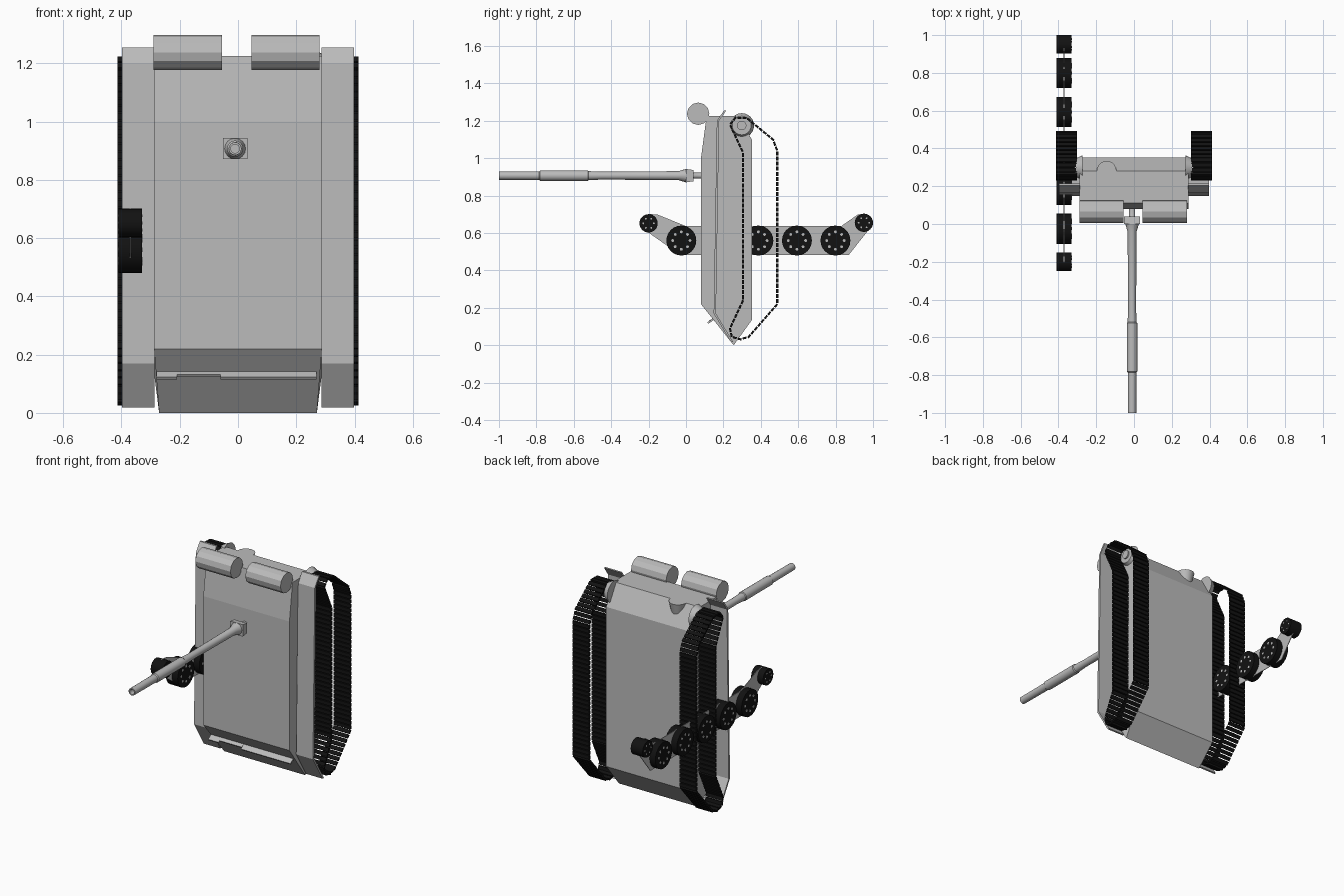
import bpy, bmesh, math
from mathutils import Vector, Matrix

cube = bpy.data.objects.get("Cube")
if cube:
    bpy.data.objects.remove(cube, do_unlink=True)


def material(name, value):
    m = bpy.data.materials.new(name)
    m.use_nodes = True
    colour = (value, value, value, 1)
    m.diffuse_color = colour
    bsdf = next(n for n in m.node_tree.nodes if n.type == 'BSDF_PRINCIPLED')
    bsdf.inputs["Base Color"].default_value = colour
    return m


GREY = material("armour grey", 0.5)
BLACK = material("rubber black", 0.006)


def finish(name, bm, mat, smooth=False):
    bmesh.ops.recalc_face_normals(bm, faces=bm.faces)
    mesh = bpy.data.meshes.new(name)
    bm.to_mesh(mesh)
    bm.free()
    mesh.materials.append(mat)
    ob = bpy.data.objects.new(name, mesh)
    bpy.context.collection.objects.link(ob)
    if smooth:
        bpy.ops.object.select_all(action='DESELECT')
        ob.select_set(True)
        bpy.context.view_layer.objects.active = ob
        bpy.ops.object.shade_smooth_by_angle(angle=math.radians(35))
    return ob


def prism(name, profile, x0, x1, mat=GREY, taper=None):
    """Extrude a (y, z) outline along x; taper narrows the lowest points."""
    bm = bmesh.new()
    face = bm.faces.new([bm.verts.new((x0, y, z)) for y, z in profile])
    new = bmesh.ops.extrude_face_region(bm, geom=[face])["geom"]
    bmesh.ops.translate(bm, vec=(x1 - x0, 0, 0),
                        verts=[v for v in new if isinstance(v, bmesh.types.BMVert)])
    if taper:
        for v in bm.verts:
            if v.co.z < 0.02:
                v.co.x *= taper
    return finish(name, bm, mat)


def add_cone(bm, centre, axis, r1, r2, depth, sides):
    """Cone or cylinder whose r1 -> r2 direction follows the axis."""
    turn = Vector((0, 0, 1)).rotation_difference(Vector(axis)).to_matrix().to_4x4()
    bmesh.ops.create_cone(bm, cap_ends=True, segments=sides, radius1=r1, radius2=r2,
                          depth=depth, matrix=Matrix.Translation(centre) @ turn)


def strip(path, thick):
    """Closed outline of a bent sheet that follows the path."""
    return path + [(y + thick, z) for y, z in reversed(path)]


# Hull
prism("hull", [(0.08, 0.22), (0.08, 1.0), (0.11, 1.225), (0.28, 1.225),
               (0.352, 1.1), (0.352, 0.135), (0.255, 0.0)], -0.288, 0.288, taper=0.94)

# Splash board in three pieces on the lower sloped plate
for x0, x1, lip in ((-0.28, -0.21, 0.0), (-0.21, -0.06, 0.008), (-0.06, 0.27, 0.0)):
    y, z = 0.12 + lip, 0.115 + lip
    prism("splash_board", [(y, z), (0.155, 0.14), (0.15, 0.148), (y - 0.006, z + 0.008)], x0, x1)

# Track loop outline in y, z
LOOP = [Vector(p) for p in (
    (0.235, 1.18), (0.305, 1.03), (0.305, 0.24), (0.235, 0.09), (0.245, 0.045),
    (0.29, 0.032), (0.335, 0.045), (0.488, 0.22), (0.488, 1.04), (0.465, 1.1),
    (0.325, 1.215), (0.265, 1.217))]


def walk(points, count):
    """Evenly spaced positions and directions around a closed loop."""
    legs = [(a, b - a) for a, b in zip(points, points[1:] + points[:1])]
    step = sum(d.length for _, d in legs) / count
    left = step / 2
    for start, d in legs:
        while left < d.length:
            yield start + d.normalized() * left, d.normalized()
            left += step
        left -= d.length


for side, label in ((1, "left"), (-1, "right")):
    # Fender sheet with bent ends
    prism(label + "_fender", strip([(0.24, 0.018), (0.148, 0.17), (0.165, 1.2), (0.203, 1.255)], 0.012),
          side * 0.286, side * 0.398)

    # Track links
    bm = bmesh.new()
    for p, d in walk(LOOP, 98):
        turn = Matrix.Rotation(math.atan2(d.y, d.x), 4, 'X')
        size = Matrix.Diagonal((0.112, 0.0215, 0.011, 1))
        bmesh.ops.create_cube(bm, size=1, matrix=Matrix.Translation((side * 0.358, p.x, p.y)) @ turn @ size)
    finish(label + "_track", bm, BLACK)

    # Final drive housing
    bm = bmesh.new()
    add_cone(bm, (side * 0.289, 0.298, 1.175), (side, 0, 0), 0.066, 0.05, 0.035, 24)
    add_cone(bm, (side * 0.309, 0.298, 1.175), (side, 0, 0), 0.025, 0.025, 0.012, 16)
    finish(label + "_final_drive", bm, GREY, True)

# Rear drums
for x in (-0.172, 0.163):
    bm = bmesh.new()
    add_cone(bm, (x, 0.065, 1.238), (1, 0, 0), 0.06, 0.06, 0.235, 12)
    finish("drum", bm, GREY)

# Rounded bump on the sloped top plate
bm = bmesh.new()
add_cone(bm, (-0.145, 0.282, 1.183), (0, 0, 1), 0.032, 0.052, 0.084, 20)
finish("exhaust_bump", bm, GREY, True)

# Gun barrel, turned around the y axis, with an open muzzle
GUN_X, GUN_Z = -0.01, 0.907
bm = bmesh.new()
outline = [(0.1, 0), (0.1, 0.016), (0.04, 0.016), (0.0, 0.036), (-0.04, 0.024), (-0.45, 0.021),
           (-0.52, 0.024), (-0.525, 0.028), (-0.78, 0.028), (-0.785, 0.023),
           (-1.0, 0.022), (-1.0, 0.015), (-0.9, 0.015), (-0.9, 0)]
verts = [bm.verts.new((GUN_X + r, y, GUN_Z)) for y, r in outline]
edges = [bm.edges.new(pair) for pair in zip(verts, verts[1:])]
bmesh.ops.spin(bm, geom=verts + edges, cent=(GUN_X, 0, GUN_Z), axis=(0, 1, 0),
               angle=math.tau, steps=16)
bmesh.ops.remove_doubles(bm, verts=bm.verts, dist=0.0002)
finish("gun_barrel", bm, GREY, True)

# Mantlet block
prism("mantlet", [(0.0, GUN_Z - 0.036), (0.0, GUN_Z + 0.036), (0.04, GUN_Z + 0.03), (0.04, GUN_Z - 0.03)],
      GUN_X - 0.042, GUN_X + 0.042)

# Loose running gear: thin carrier plate and wheels
WHEEL_X = -0.37
prism("wheel_carrier", [(-0.24, 0.63), (-0.235, 0.68), (-0.2, 0.703), (-0.15, 0.698), (0.0, 0.637),
                        (0.83, 0.637), (0.92, 0.7), (0.97, 0.695), (0.995, 0.64), (0.87, 0.483),
                        (-0.03, 0.483)], WHEEL_X - 0.002, WHEEL_X + 0.002)


def wheel(name, y, z, radius, holes):
    bm = bmesh.new()
    add_cone(bm, (WHEEL_X, y, z), (1, 0, 0), radius, radius, 0.08, 24)
    finish(name, bm, BLACK, True)
    # Pale lightening holes on both faces
    bm = bmesh.new()
    for i in range(holes):
        a = math.tau * i / holes
        add_cone(bm, (WHEEL_X, y + radius * 0.58 * math.cos(a), z + radius * 0.58 * math.sin(a)),
                 (1, 0, 0), radius * 0.1, radius * 0.1, 0.083, 8)
    finish(name + "_holes", bm, GREY)


for i in range(5):
    wheel("road_wheel", -0.025 + 0.206 * i, 0.56, 0.08, 8)
for y, z in ((-0.2, 0.652), (0.951, 0.655)):
    wheel("end_wheel", y, z, 0.049, 6)
